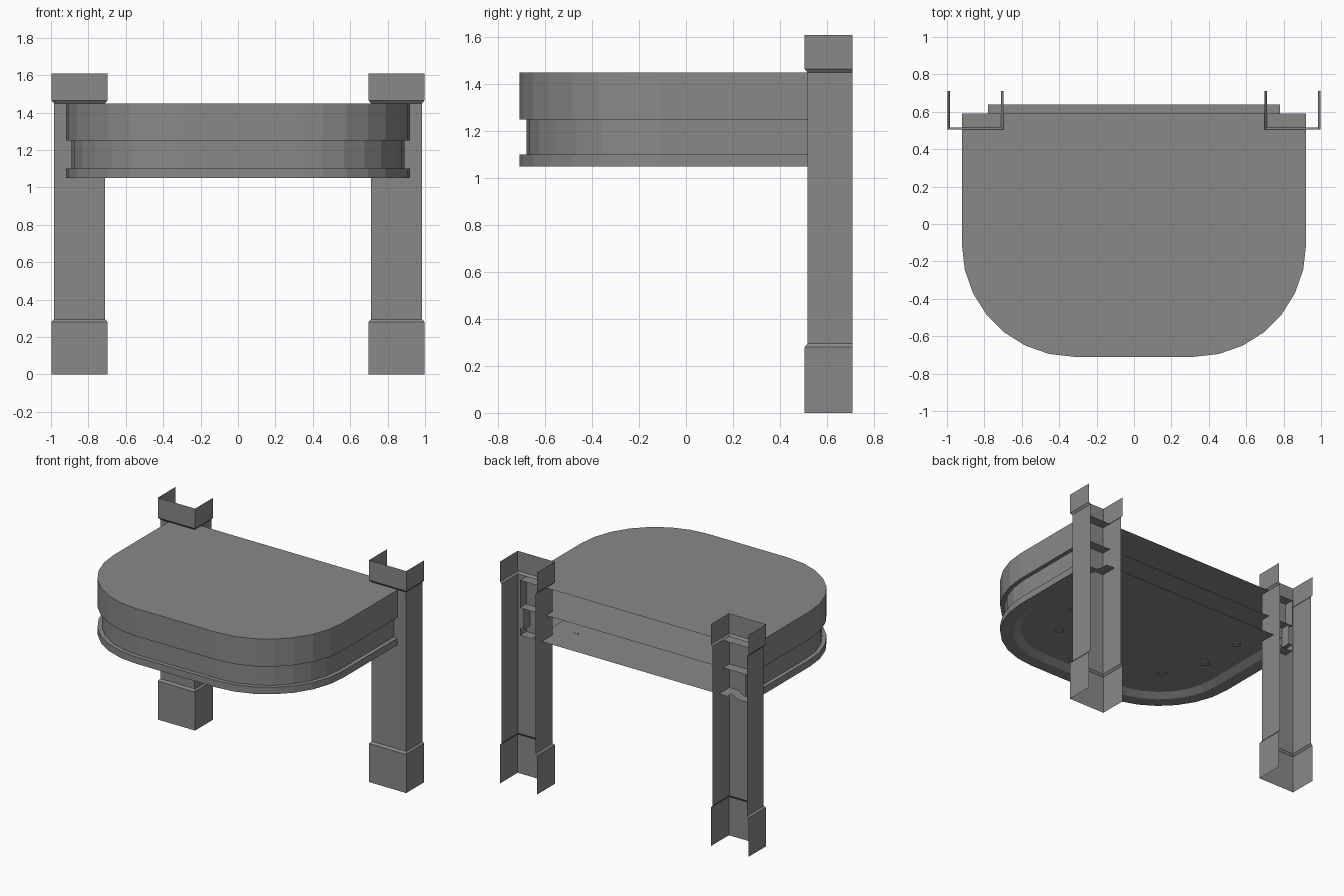
import bpy, bmesh, math

cube = bpy.data.objects.get("Cube")
if cube:
    bpy.data.objects.remove(cube, do_unlink=True)

grey = bpy.data.materials.new("mid_grey")
grey.use_nodes = True
colour = (0.25, 0.25, 0.25, 1)
grey.diffuse_color = colour
grey.node_tree.nodes["Principled BSDF"].inputs["Base Color"].default_value = colour


def finish(name, bm):
    mesh = bpy.data.meshes.new(name)
    bm.to_mesh(mesh)
    bm.free()
    mesh.materials.append(grey)
    obj = bpy.data.objects.new(name, mesh)
    bpy.context.collection.objects.link(obj)
    return obj


def canopy_path(inset, back):
    """Open outline from the right back end, round the front, to the left."""
    radius, cx, cy, steps = 0.6 - inset, 0.32, -0.11, 7
    half = [(cx + radius, back)]
    for i in range(steps + 1):
        a = math.pi / 2 * i / steps
        half.append((cx + radius * math.cos(a), cy - radius * math.sin(a)))
    return [(-x, y) for x, y in half] + half[::-1]


def loft(name, rings):
    """Skin a stack of open paths, given as (points, height)."""
    bm = bmesh.new()
    rows = [[bm.verts.new((x, y, z)) for x, y in pts] for pts, z in rings]
    for low, high in zip(rows, rows[1:]):
        for i in range(len(low) - 1):
            bm.faces.new((low[i], low[i + 1], high[i + 1], high[i]))
    return finish(name, bm)


def sheet(name, inset, z, back, up):
    bm = bmesh.new()
    verts = [bm.verts.new((x, y, z)) for x, y in canopy_path(inset, back)]
    face = bm.faces.new(verts)
    face.normal_update()
    if (face.normal.z > 0) != up:
        face.normal_flip()
    return finish(name, bm)


# Canopy: stepped fascia, open at the back
BACK = 0.59
fascia = [(0.14, 1.08), (0.09, 1.05), (0, 1.05), (0, 1.10), (0.03, 1.10),
          (0.03, 1.25), (0, 1.25), (0, 1.45)]
loft("canopy_fascia", [(canopy_path(i, BACK), z) for i, z in fascia])
sheet("canopy_roof", 0, 1.45, BACK, True)
sheet("canopy_shelf", 0, 1.25, BACK, False)
sheet("canopy_ceiling", 0.14, 1.08, 0.64, False)

# Recessed lamps in the ceiling
bm = bmesh.new()
for x, y in [(0.6, 0.38), (0.6, 0.04), (0.46, -0.25)]:
    for side in (-1, 1):
        made = bmesh.ops.create_cone(bm, cap_ends=True, segments=12, radius1=0.03,
                                     radius2=0.03, depth=0.008)
        bmesh.ops.translate(bm, verts=made["verts"], vec=(side * x, y, 1.077))
finish("ceiling_lamps", bm)


# Pillars: sheet channels open to the back, with a wider foot and head
def channel(side, grow):
    inner, outer, front, back = 0.71 - grow, 0.985 + grow, 0.517 - grow, 0.71
    pts = [(inner, back), (inner, front), (outer, front), (outer, back)]
    return pts if side > 0 else [(-x, y) for x, y in reversed(pts)]


levels = [(0.012, 0), (0.012, 0.28), (0, 0.295), (0, 1.45), (0.012, 1.465), (0.012, 1.61)]
for side, name in ((1, "left_pillar"), (-1, "right_pillar")):
    loft(name, [(channel(side, g), z) for g, z in levels])
